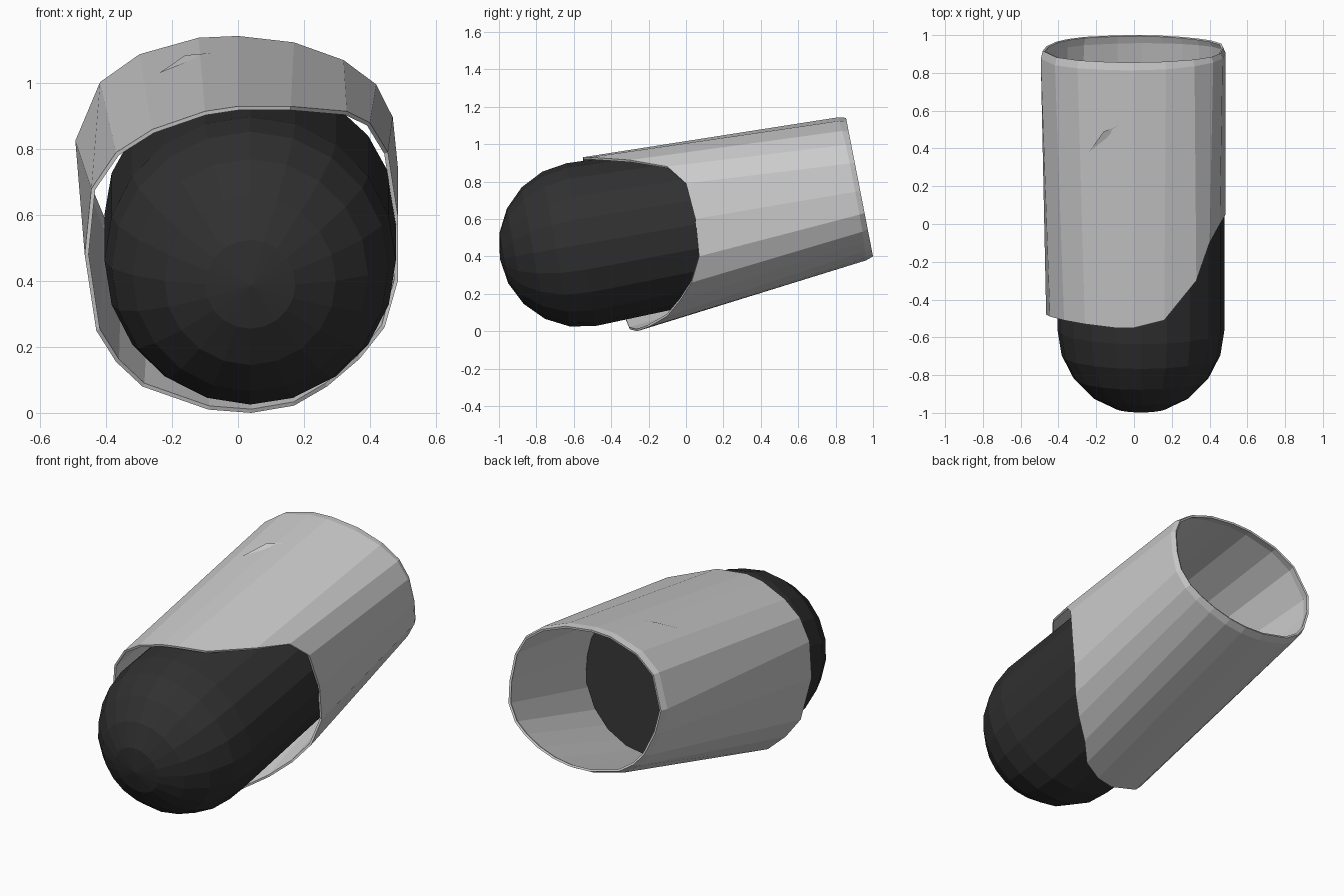
import bpy, bmesh, math
from mathutils import Vector

if "Cube" in bpy.data.objects:
    bpy.data.objects.remove(bpy.data.objects["Cube"])


def make_object(name, bm, recalc=True):
    if recalc:
        bmesh.ops.recalc_face_normals(bm, faces=bm.faces[:])
    mesh = bpy.data.meshes.new(name)
    bm.to_mesh(mesh)
    bm.free()
    obj = bpy.data.objects.new(name, mesh)
    bpy.context.collection.objects.link(obj)
    return obj


def bridge(bm, a, b):
    n = len(a)
    for i in range(n):
        j = (i + 1) % n
        bm.faces.new((a[i], a[j], b[j], b[i]))


# Dark domed core: half sphere nose, straight barrel, flat rear cap
TILT = math.radians(10)
axis = Vector((0, math.cos(TILT), math.sin(TILT)))
up = Vector((0, -math.sin(TILT), math.cos(TILT)))
centre, R, SIDES = Vector((0.037, -0.56, 0.463)), 0.442, 20
# (distance along axis, radius, vertical squash)
profile = [(-R * math.cos(math.radians(a)), R * math.sin(math.radians(a)), 1)
           for a in range(18, 91, 18)] + [(0.80, R, 0.935)]
bm = bmesh.new()
rings = []
for s, r, squash in profile:
    ring = []
    for i in range(SIDES):
        t = math.tau * i / SIDES
        ring.append(bm.verts.new(centre + axis * s + up * r * squash * math.sin(t)
                                 + Vector((r * math.cos(t), 0, 0))))
    rings.append(ring)
for a, b in zip(rings, rings[1:]):
    bridge(bm, a, b)
pole = bm.verts.new(centre - axis * R)
for i in range(SIDES):
    bm.faces.new((pole, rings[0][(i + 1) % SIDES], rings[0][i]))
bm.faces.new(rings[-1])
core = make_object("domed_core", bm)
dark = bpy.data.materials.new("dark_grey")
dark.diffuse_color = (0.03, 0.03, 0.03, 1)
dark.use_nodes = True
dark.node_tree.nodes["Principled BSDF"].inputs["Base Color"].default_value = dark.diffuse_color
core.data.materials.append(dark)

# Sleeve: slanted front rim (x, y, z) lofted to the rear rim (x, z)
front = [(0, -.55, .93), (.16, -.51, .93), (.33, -.3, .915), (.40, -.1, .88),
         (.455, 0, .79), (.485, .05, .6), (.485, .07, .4), (.445, .03, .26),
         (.37, -.03, .165), (.27, -.1, .08), (.17, -.2, .022), (.04, -.26, 0),
         (-.09, -.3, .01), (-.29, -.33, .08), (-.37, -.38, .155), (-.43, -.43, .25),
         (-.465, -.48, .48), (-.445, -.49, .68), (-.37, -.51, .79),
         (-.26, -.53, .86), (-.1, -.55, .915)]
rear = [(0, 1.15), (.17, 1.13), (.32, 1.075), (.42, 1.0), (.47, .9), (.485, .75),
        (.475, .63), (.42, .54), (.35, .487), (.26, .44), (.15, .405), (.04, .39),
        (-.09, .395), (-.27, .44), (-.36, .5), (-.42, .57), (-.475, .7),
        (-.495, .83), (-.42, 1.01), (-.3, 1.095), (-.12, 1.145)]
bm = bmesh.new()
loops = [[], [], []]
mid = Vector((0, 0.93, 0.77))
for f, (x, z) in zip(front, rear):
    f = Vector(f)
    b = Vector((x, 1.0 - (z - 0.39) * 0.19, z))
    end = mid + (b - mid) * 0.975
    end.y = b.y
    for loop, co in zip(loops, (f, f.lerp(b, 0.97), end)):
        loop.append(bm.verts.new(co))
bridge(bm, loops[0], loops[1])
bridge(bm, loops[1], loops[2])
for face in bm.faces:
    face.normal_update()
# point the walls outward so the thickness grows inward
if sum(f.normal.x * f.calc_center_median().x for f in bm.faces) < 0:
    bmesh.ops.reverse_faces(bm, faces=bm.faces[:])
sleeve = make_object("open_sleeve", bm, recalc=False)
solid = sleeve.modifiers.new("wall", 'SOLIDIFY')
solid.thickness = 0.012
solid.offset = -1

# Small raised crease on top of the sleeve
bm = bmesh.new()
crease = [(-.24, .38, 1.03), (-.12, .475, 1.078), (-.03, .54, 1.096), (-.16, .49, 1.085)]
bm.faces.new([bm.verts.new(p) for p in crease])
make_object("sleeve_crease", bm)
